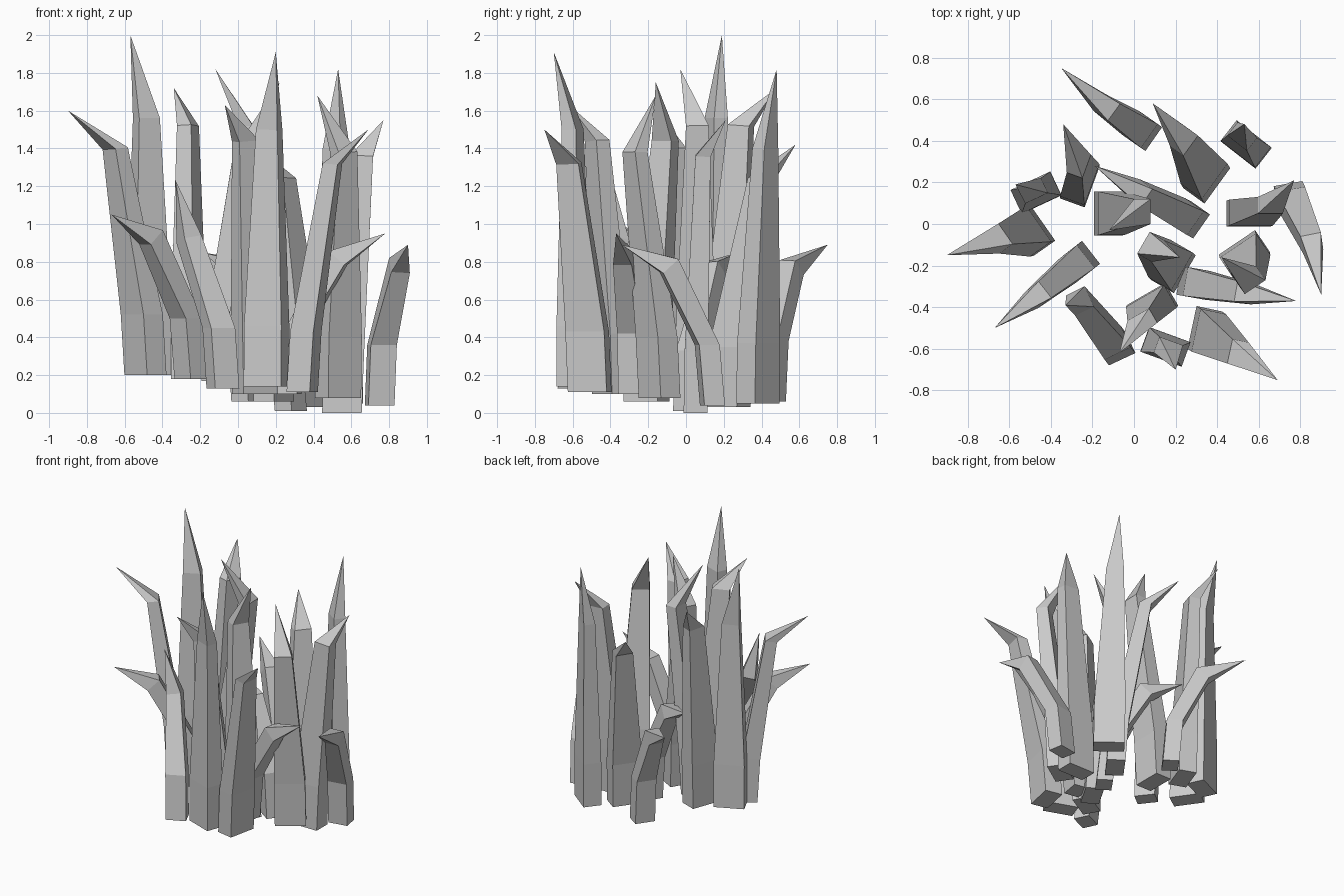
import bpy
from math import radians
from mathutils import Vector, Matrix


def ring(center, size, yaw, normal=Vector((0, 0, 1))):
    # rectangular cross-section turned about z, then tilted to the given normal
    rot = Vector((0, 0, 1)).rotation_difference(normal).to_matrix() @ Matrix.Rotation(yaw, 3, 'Z')
    w, d = size[0] / 2, size[1] / 2
    return [center + rot @ Vector((u * w, v * d, 0)) for u, v in ((-1, -1), (1, -1), (1, 1), (-1, 1))]


def blade(name, base, yaw, elbow, tip, base_size, elbow_size, tilt):
    # straight foot, tapering stalk, bent point
    base, elbow, tip, yaw = Vector(base), Vector(elbow), Vector(tip), radians(yaw)
    knee = base.lerp(elbow, 0.12)
    knee.z = base.z + 0.32
    bend = (elbow - knee).normalized().lerp((tip - elbow).normalized(), 0.5).normalized()
    normal = Vector((0, 0, 1)).lerp(bend, tilt).normalized()
    verts = ring(base, base_size, yaw) + ring(knee, base_size, yaw)
    verts += ring(elbow, elbow_size, yaw, normal) + [tip]
    faces = [(3, 2, 1, 0)]
    for r in (0, 4):
        for i in range(4):
            j = (i + 1) % 4
            faces.append((r + i, r + j, r + 4 + j, r + 4 + i))
    faces += [(8 + i, 8 + (i + 1) % 4, 12) for i in range(4)]
    mesh = bpy.data.meshes.new(name)
    mesh.from_pydata(verts, [], faces)
    bpy.context.collection.objects.link(bpy.data.objects.new(name, mesh))


# tall blades: root, yaw, elbow, tip
tall = [
    ((.35, .22, .03), 54, (.24, .40, 1.24), (.09, .58, 1.42)),
    ((.54, .38, .05), -38, (.52, .42, 1.40), (.53, .48, 1.82)),
    ((-.26, .20, .18), 70, (-.265, .29, 1.52), (-.34, .48, 1.72)),
    ((-.47, .15, .20), 25, (-.485, .16, 1.56), (-.57, .19, 2.0)),
    ((-.49, -.03, .20), -55, (-.65, -.07, 1.40), (-.90, -.15, 1.60)),
    ((-.13, .05, .17), 90, (.04, .06, 1.52), (-.12, -.03, 1.82)),
    ((.55, .05, 0), 0, (.655, .09, 1.36), (.77, .21, 1.55)),
    ((.15, -.59, .14), -20, (.165, -.60, 1.50), (.20, -.70, 1.91)),
    ((.34, -.51, .11), 78, (.50, -.62, 1.32), (.69, -.75, 1.50)),
    ((.09, -.39, .10), 30, (.04, -.47, 1.44), (-.07, -.62, 1.63)),
    ((.19, -.21, .06), 60, (.08, -.11, 1.44), (.22, -.16, 1.75)),
    ((.53, -.14, .08), 34, (.56, -.27, 1.38), (.42, -.16, 1.68)),
]
for i, b in enumerate(tall):
    blade(f"tall_blade_{i + 1}", *b, (.21, .125), (.12, .08), 0.2)

# short, strongly leaning blades
short = [
    ((.05, .44, .06), 55, (-.13, .56, .77), (-.35, .75, .89)),
    ((-.25, -.17, .18), -52, (-.46, -.34, .93), (-.67, -.50, 1.05)),
    ((-.08, -.60, .13), 25, (-.26, -.37, .92), (-.33, -.39, 1.23)),
    ((.28, .02, .01), 55, (.03, .15, .76), (-.19, .28, .85)),
    ((.75, .14, .04), 10, (.855, -.09, .78), (.90, -.34, .89)),
    ((.27, -.28, .10), 80, (.53, -.33, .82), (.78, -.37, .95)),
]
for i, b in enumerate(short):
    blade(f"short_blade_{i + 1}", *b, (.14, .11), (.10, .11), 0.9)
